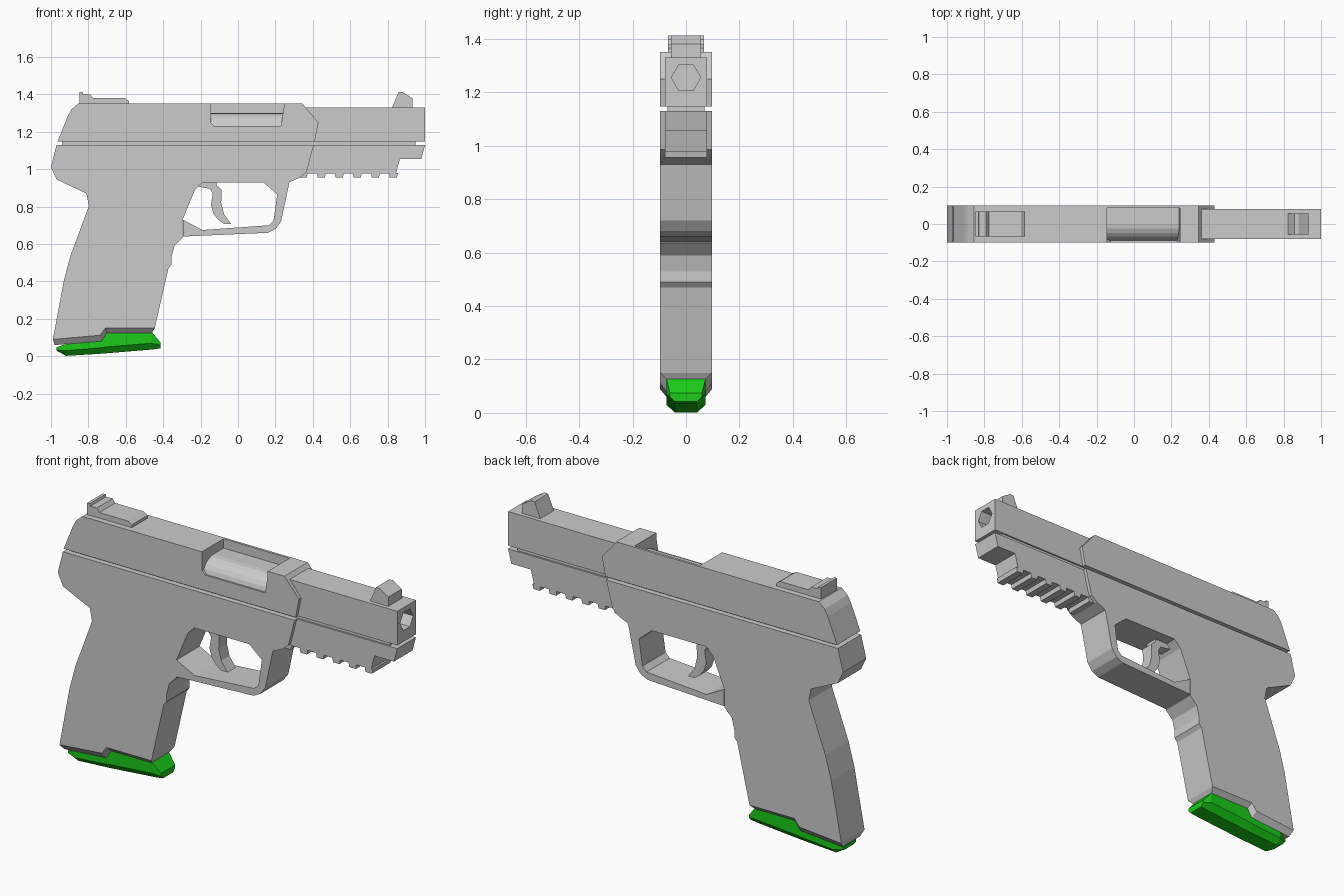
import bpy, bmesh, math


def loft(name, sections, mat=None):
    """Closed solid bridging equal-length rings of points."""
    bm = bmesh.new()
    rings = [[bm.verts.new(p) for p in s] for s in sections]
    n = len(rings[0])
    for a, b in zip(rings, rings[1:]):
        for i in range(n):
            j = (i + 1) % n
            bm.faces.new((a[i], a[j], b[j], b[i]))
    bm.faces.new(rings[0])
    bm.faces.new(rings[-1])
    bmesh.ops.recalc_face_normals(bm, faces=bm.faces)
    me = bpy.data.meshes.new(name)
    bm.to_mesh(me)
    bm.free()
    ob = bpy.data.objects.new(name, me)
    bpy.context.collection.objects.link(ob)
    if mat:
        me.materials.append(mat)
    return ob


def side(name, pts, y0, y1=None):
    """Side (x, z) profile extruded across y; symmetric if y1 is omitted."""
    y1 = -y0 if y1 is None else y1
    return loft(name, [[(x, y, z) for x, z in pts] for y in (y0, y1)])


def along_x(name, pts, x0, x1):
    """(y, z) profile extruded along x."""
    return loft(name, [[(x, y, z) for y, z in pts] for x in (x0, x1)])


def box(name, x0, x1, z0, z1, w):
    return side(name, [(x0, z0), (x1, z0), (x1, z1), (x0, z1)], w)


def cut(ob, cutter):
    m = ob.modifiers.new("cut", 'BOOLEAN')
    m.operation, m.solver, m.object = 'DIFFERENCE', 'EXACT', cutter
    cutter.hide_render = True
    bpy.context.view_layer.objects.active = ob
    bpy.ops.object.modifier_apply(modifier=m.name)
    bpy.data.objects.remove(cutter)


green = bpy.data.materials.new("green")
green.diffuse_color = (0.01, 0.6, 0.01, 1)

# Frame: rear, grip, and trigger guard in one outline
rear = [(-0.97, 1.13), (-1.0, 1.01), (-0.97, 0.945), (-0.81, 0.87), (-0.797, 0.805),
        (-0.85, 0.66), (-0.895, 0.54), (-0.93, 0.41), (-0.99, 0.09)]
grip_front = [(-0.74, 0.112), (-0.71, 0.15), (-0.445, 0.15), (-0.372, 0.47), (-0.355, 0.49),
              (-0.355, 0.53), (-0.34, 0.59), (-0.296, 0.635)]
opening = [(-0.296, 0.73), (-0.23, 0.89), (-0.19, 0.93), (0.135, 0.93), (0.21, 0.865),
           (0.19, 0.725), (0.165, 0.70), (-0.19, 0.675), (-0.295, 0.73)]
guard = [(-0.295, 0.64), (0.16, 0.66), (0.2, 0.68), (0.23, 0.72), (0.275, 0.93),
         (0.33, 0.955), (0.367, 0.985), (0.405, 1.13)]
side("frame", rear + grip_front + opening + guard, 0.098)

# Bevelled lip under the grip
top = [(-0.99, 0.09), (-0.74, 0.112), (-0.71, 0.15), (-0.445, 0.15)]
low = [(-0.98, 0.06), (-0.73, 0.08), (-0.70, 0.125), (-0.46, 0.125)]
loft("grip_lip", [[(a, -0.098, b), (a, 0.098, b), (c, 0.073, d), (c, -0.073, d)]
                  for (a, b), (c, d) in zip(top, low)])

# Magazine base: x, half width, top / middle / bottom heights, bottom half width
rows = [(-0.97, 0.055, 0.048, 0.035, 0.03, 0.035), (-0.92, 0.073, 0.065, 0.03, 0.002, 0.042),
        (-0.74, 0.073, 0.085, 0.045, 0.013, 0.042), (-0.70, 0.073, 0.128, 0.05, 0.016, 0.042),
        (-0.46, 0.073, 0.128, 0.07, 0.036, 0.042), (-0.415, 0.06, 0.075, 0.06, 0.042, 0.042)]
loft("magazine_base", [[(x, -w, t), (x, w, t), (x, w, m), (x, b, l), (x, -b, l), (x, -w, m)]
                       for x, w, t, m, l, b in rows], green)

# Core filling the groove between frame and slide
box("groove_core", -0.94, 0.95, 1.11, 1.17, 0.07)

# Rear slide cover with ejection port
cover = side("slide_cover", [(-0.965, 1.147), (-0.91, 1.285), (-0.89, 1.32), (-0.855, 1.35),
                             (0.345, 1.35), (0.43, 1.25), (0.41, 1.147)], 0.098)
cut(cover, side("port_cutter", [(-0.145, 1.4), (-0.145, 1.25), (-0.125, 1.23), (0.23, 1.23),
                                (0.245, 1.33), (0.245, 1.4)], -0.2, 0.085))

# Barrel seen through the port: flat top, rounded side
arc = [(0.0 - 0.09 * math.sin(a), 1.215 + 0.085 * math.cos(a))
       for a in (math.radians(d) for d in range(0, 81, 16))]
barrel = along_x("barrel", [(0.09, 1.2), (0.09, 1.3)] + arc + [(-0.088, 1.2)], -0.16, 0.26)

# Front slide with hexagonal muzzle
front = box("front_slide", 0.28, 1.0, 1.147, 1.33, 0.079)
cut(front, along_x("muzzle_cutter", [(0.055 * math.cos(i * math.pi / 3),
                                      1.255 + 0.055 * math.sin(i * math.pi / 3))
                                     for i in range(6)], 0.9, 1.1))

# Dust cover and rail teeth
side("dust_cover", [(0.3, 1.13), (1.0, 1.13), (0.98, 1.055), (0.865, 1.055), (0.845, 0.978),
                    (0.3, 0.978)], 0.079)
for i in range(6):
    x = 0.325 + 0.0965 * i
    side(f"rail_tooth_{i + 1}", [(x, 0.98), (x + 0.004, 0.955), (x + 0.042, 0.955),
                                 (x + 0.048, 0.98)], 0.079)

# Trigger
side("trigger", [(-0.23, 0.94), (-0.23, 0.91), (-0.15, 0.895), (-0.135, 0.87), (-0.145, 0.81),
                 (-0.13, 0.76), (-0.105, 0.73), (-0.075, 0.708), (-0.037, 0.708), (-0.075, 0.76),
                 (-0.09, 0.82), (-0.087, 0.89), (-0.115, 0.915), (-0.115, 0.94)], 0.035)

# Sights
side("rear_sight", [(-0.848, 1.34), (-0.848, 1.412), (-0.832, 1.412), (-0.828, 1.4),
                    (-0.79, 1.4), (-0.775, 1.38), (-0.605, 1.38), (-0.583, 1.365),
                    (-0.583, 1.34)], 0.067)
side("front_sight", [(0.82, 1.32), (0.858, 1.412), (0.88, 1.412), (0.932, 1.38),
                     (0.932, 1.32)], 0.057)
